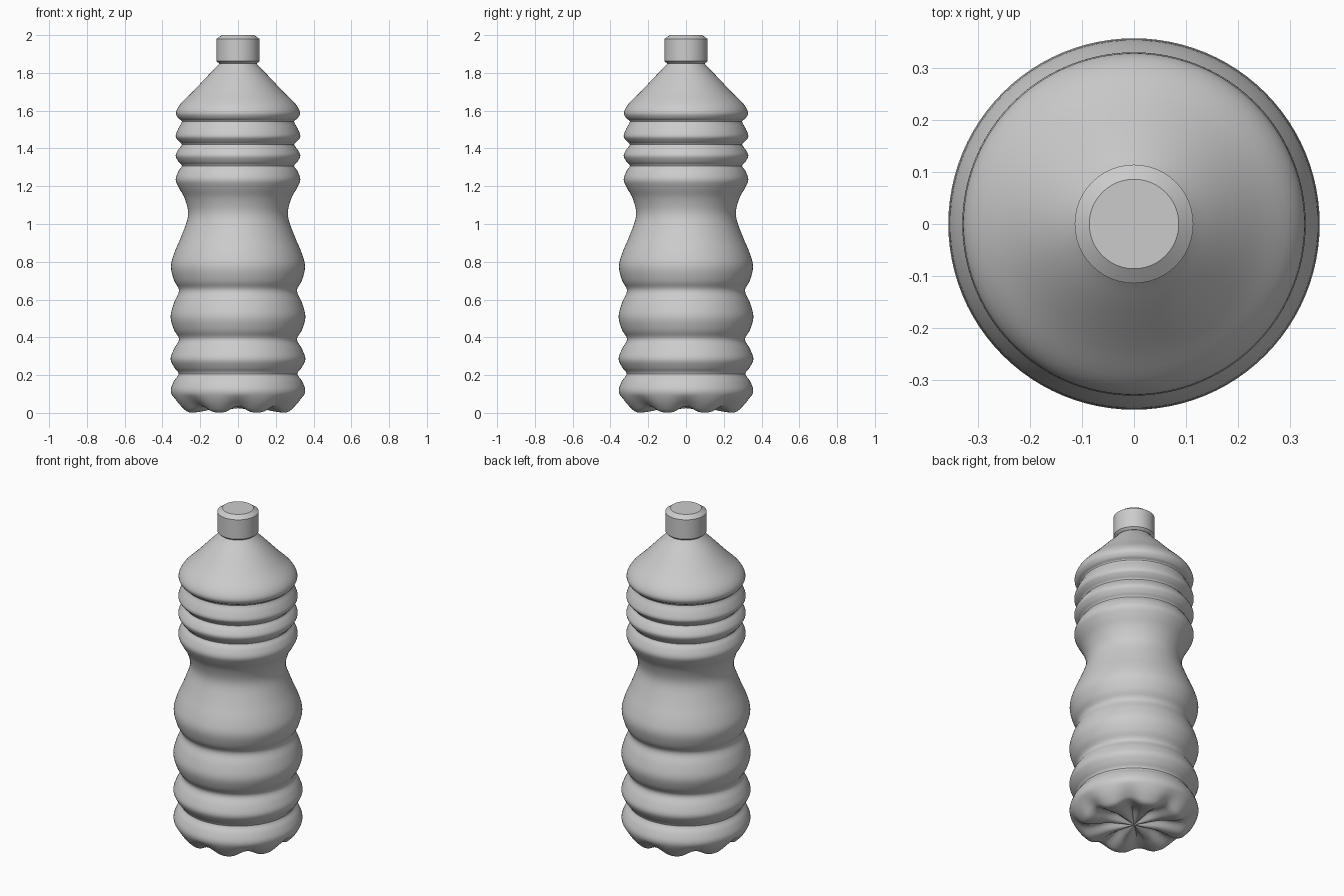
import bpy, bmesh, math

if "Cube" in bpy.data.objects:
    bpy.data.objects.remove(bpy.data.objects["Cube"])

SEG = 96
LOBES = 8


def spline(pts, steps):
    """Catmull-Rom curve through (radius, z) points."""
    p = [pts[0]] + pts + [pts[-1]]
    out = []
    for i in range(1, len(p) - 2):
        a, b, c, d = p[i - 1:i + 3]
        for s in range(steps):
            t = s / steps
            out.append(tuple(0.5 * (2 * b[k] + (c[k] - a[k]) * t
                             + (2 * a[k] - 5 * b[k] + 4 * c[k] - d[k]) * t * t
                             + (3 * b[k] - a[k] - 3 * c[k] + d[k]) * t ** 3)
                             for k in (0, 1)))
    return out + [pts[-1]]


def lathe(name, profile, seg, warp=None):
    """Revolve a profile; warp(r, z, angle) may reshape each point."""
    bm = bmesh.new()
    rings = []
    for i, (r, z) in enumerate(profile):
        if r < 1e-4:
            rings.append([bm.verts.new((0, 0, z))] * seg)
            continue
        ring = []
        for j in range(seg):
            a = 2 * math.pi * j / seg
            rr, zz = warp(i, r, z, a) if warp else (r, z)
            ring.append(bm.verts.new((rr * math.cos(a), rr * math.sin(a), zz)))
        rings.append(ring)
    for lo, hi in zip(rings, rings[1:]):
        for j in range(seg):
            k = (j + 1) % seg
            quad = list(dict.fromkeys((lo[j], lo[k], hi[k], hi[j])))
            bm.faces.new(quad)
    bmesh.ops.recalc_face_normals(bm, faces=bm.faces)
    me = bpy.data.meshes.new(name)
    bm.to_mesh(me)
    bm.free()
    ob = bpy.data.objects.new(name, me)
    bpy.context.collection.objects.link(ob)
    bpy.ops.object.select_all(action='DESELECT')
    ob.select_set(True)
    bpy.context.view_layer.objects.active = ob
    bpy.ops.object.shade_smooth_by_angle(angle=math.radians(30))
    return ob


# Bottle body: underside, lower ribs, waist, upper ribs, shoulder, neck
body = [(0, 0.025), (0.07, 0.022), (0.15, 0.018), (0.22, 0.006), (0.275, 0.003),
        (0.31, 0.03), (0.342, 0.075), (0.356, 0.12), (0.338, 0.17), (0.314, 0.207),
        (0.337, 0.24), (0.357, 0.285), (0.338, 0.34), (0.312, 0.39),
        (0.339, 0.44), (0.357, 0.51), (0.338, 0.585), (0.312, 0.648),
        (0.338, 0.70), (0.355, 0.775), (0.336, 0.85), (0.298, 0.94), (0.264, 1.045),
        (0.28, 1.13), (0.312, 1.19), (0.33, 1.235), (0.315, 1.28), (0.297, 1.308),
        (0.315, 1.33), (0.33, 1.362), (0.315, 1.395), (0.297, 1.42),
        (0.315, 1.44), (0.33, 1.465), (0.316, 1.505), (0.297, 1.543),
        (0.316, 1.56), (0.328, 1.59), (0.305, 1.635), (0.24, 1.70),
        (0.16, 1.785), (0.108, 1.838), (0.095, 1.86), (0.095, 1.9)]


# Petal base: grooves radiating from the centre between the eight feet
def petals(i, r, z, a):
    if z > 0.1:
        return r, z
    groove = (0.5 + 0.5 * math.cos(LOBES * a)) ** 1.5
    if i <= 16:
        depth = 0.032 * min(1, r / 0.12)
    else:
        depth = 0.032 * max(0, 1 - z / 0.1)
    return r - 0.25 * depth * groove * (r > 0.25), z + depth * groove


lathe("bottle_body", spline(body, 4), SEG, petals)

# Screw cap with bevelled edges
lathe("cap", [(0, 1.85), (0.1, 1.85), (0.114, 1.862), (0.114, 1.98),
              (0.086, 2.0), (0, 2.0)], 48)
